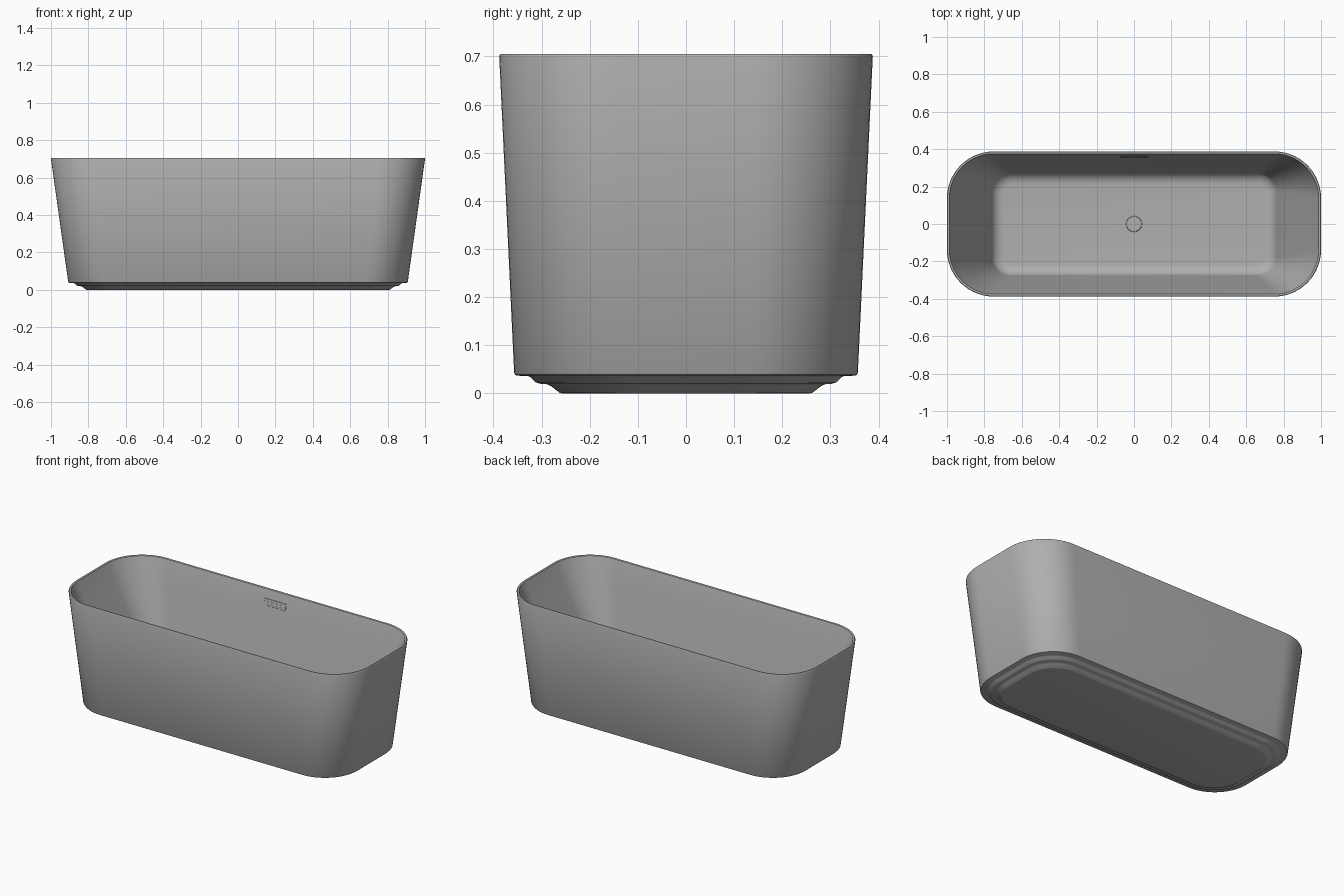
import bpy, bmesh, math
from mathutils import Matrix

if "Cube" in bpy.data.objects:
    bpy.data.objects.remove(bpy.data.objects["Cube"])

SEG = 14  # steps per rounded corner

# Mid-grey finish shared by all parts
grey = bpy.data.materials.new("grey")
grey.diffuse_color = (0.43, 0.43, 0.43, 1)
grey.use_nodes = True
grey.node_tree.nodes["Principled BSDF"].inputs["Base Color"].default_value = grey.diffuse_color


def ring(hx, hy, r, z):
    """Rounded rectangle outline, counter-clockwise."""
    pts = []
    for k, (sx, sy) in enumerate([(1, 1), (-1, 1), (-1, -1), (1, -1)]):
        for i in range(SEG + 1):
            a = math.pi / 2 * (k + i / SEG)
            pts.append((sx * (hx - r) + r * math.cos(a),
                        sy * (hy - r) + r * math.sin(a), z))
    return pts


def loft(name, rings, matrix=Matrix(), angle=30):
    """Skin a stack of outlines and cap both ends."""
    bm = bmesh.new()
    loops = [[bm.verts.new(p) for p in r] for r in rings]
    n = len(loops[0])
    for a, b in zip(loops, loops[1:]):
        for i in range(n):
            j = (i + 1) % n
            bm.faces.new((a[i], a[j], b[j], b[i]))
    bm.faces.new(loops[0][::-1])
    bm.faces.new(loops[-1])
    bmesh.ops.recalc_face_normals(bm, faces=bm.faces)
    me = bpy.data.meshes.new(name)
    bm.to_mesh(me)
    bm.free()
    me.materials.append(grey)
    ob = bpy.data.objects.new(name, me)
    bpy.context.collection.objects.link(ob)
    ob.matrix_world = matrix
    bpy.ops.object.select_all(action='DESELECT')
    ob.select_set(True)
    bpy.context.view_layer.objects.active = ob
    bpy.ops.object.shade_smooth_by_angle(angle=math.radians(angle))
    return ob


# Tub shell: stepped foot, tapered outer wall, rim, inner wall, floor
FLOOR = 0.15
foot = [(0.100, 0.0), (0.094, 0.001), (0.076, 0.015), (0.068, 0.019),
        (0.054, 0.020), (0.044, 0.023), (0.034, 0.033), (0.028, 0.036),
        (0.005, 0.037), (0.001, 0.039)]
rings = [ring(0.907 - d, 0.356 - d, 0.22 - 0.5 * d, z) for d, z in foot]
rings.append(ring(0.908, 0.357, 0.22, 0.043))
for d, z in [(0, 0.700), (0.001, 0.703), (0.003, 0.705),
             (0.010, 0.705), (0.013, 0.703), (0.014, 0.700)]:
    rings.append(ring(1.0 - d, 0.388 - d, 0.25 - d, z))
# Inner wall down to the fillet start
top, low = (0.986, 0.374, 0.236, 0.700), (0.762, 0.275, 0.10, FLOOR + 0.05)
for t in (0.25, 0.5, 0.75, 1.0):
    rings.append(ring(*[a + (b - a) * t for a, b in zip(top, low)]))
# Fillet into the floor
for i in range(1, 9):
    a = math.pi / 2 * i / 8
    d = 0.055 * (1 - math.cos(a))
    rings.append(ring(low[0] - d - 0.012 * i / 8, low[1] - d - 0.008 * i / 8,
                      0.10 - d, FLOOR + 0.05 * (1 - math.sin(a))))
loft("tub_shell", rings)

# Drain cover: round cap with a softened edge
loft("drain_cover", [ring(r, r, r * 0.999, FLOOR + z) for r, z in
                     [(0.042, -0.004), (0.042, 0.003), (0.040, 0.005)]])

# Overflow fitting on the back inner wall, tilted with the wall
t = (0.700 - 0.630) / (0.700 - low[3])
wall_y = top[1] + (low[1] - top[1]) * t
tilt = math.atan2(top[1] - low[1], top[3] - low[3])
place = Matrix.Translation((0, wall_y, 0.630)) @ Matrix.Rotation(math.pi / 2 - tilt, 4, 'X')
loft("overflow_frame",
     [ring(hx, hy, r, z) for hx, hy, r, z in
      [(0.074, 0.020, 0.008, -0.004), (0.074, 0.020, 0.008, 0.001),
       (0.073, 0.019, 0.007, 0.002), (0.050, 0.010, 0.004, 0.002),
       (0.050, 0.010, 0.004, 0.0005)]], place)
loft("overflow_bar", [ring(0.044, 0.004, 0.003, 0.0),
                      ring(0.044, 0.004, 0.003, 0.002)], place)
